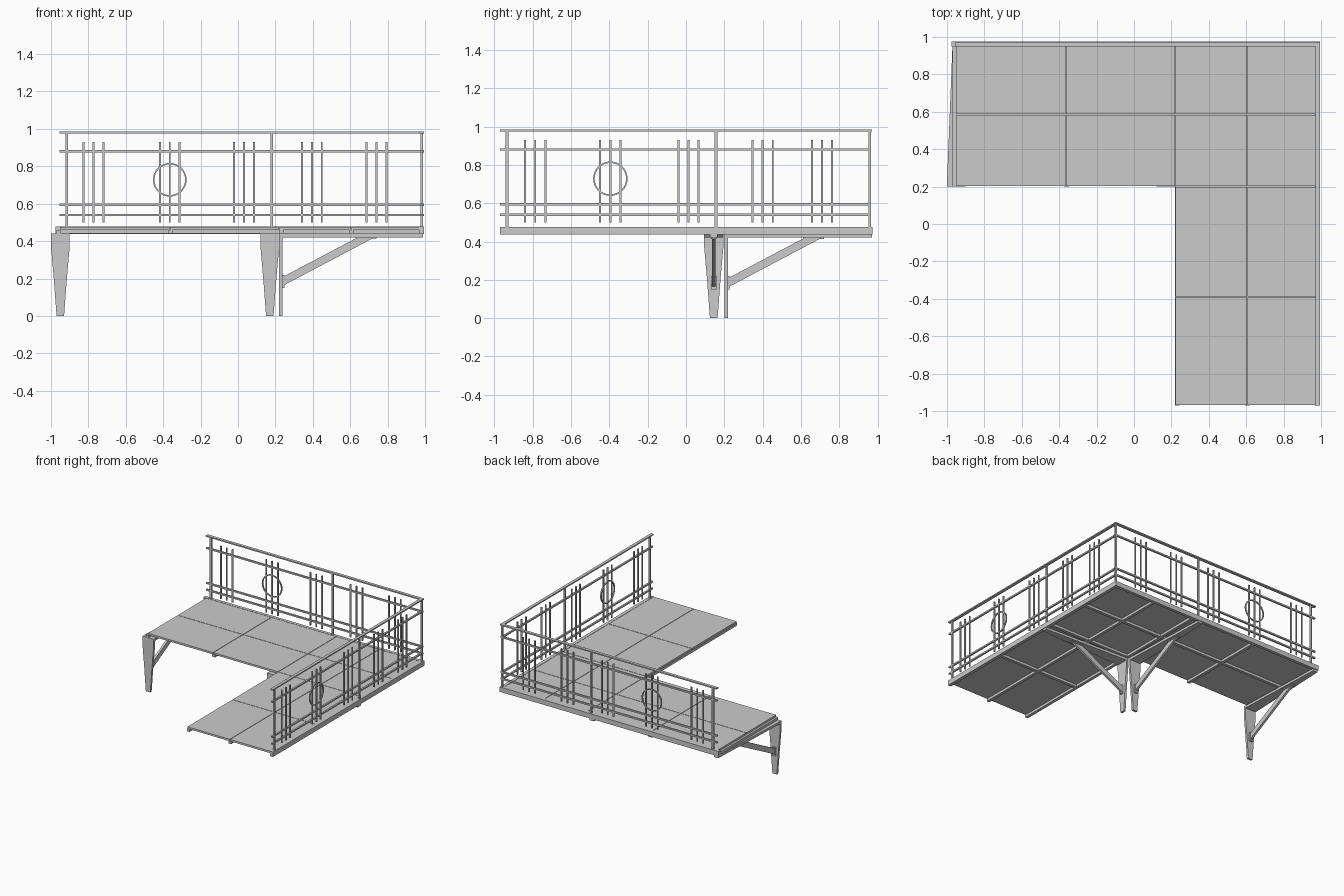
import bpy, bmesh, math
from mathutils import Vector, Matrix

if "Cube" in bpy.data.objects:
    bpy.data.objects.remove(bpy.data.objects["Cube"])


def finish(name, bm, matrix=None):
    bmesh.ops.recalc_face_normals(bm, faces=bm.faces)
    me = bpy.data.meshes.new(name)
    bm.to_mesh(me)
    bm.free()
    ob = bpy.data.objects.new(name, me)
    if matrix is not None:
        ob.matrix_world = matrix
    bpy.context.collection.objects.link(ob)
    return ob


def box(name, x, y, z, matrix=None):
    """Box from (min, max) pairs."""
    bm = bmesh.new()
    bmesh.ops.create_cube(bm, size=1)
    for v in bm.verts:
        v.co = [r[0] + (r[1] - r[0]) * (c + 0.5) for r, c in zip((x, y, z), v.co)]
    return finish(name, bm, matrix)


def prism(name, outline, offset, matrix=None):
    """Extrude a flat 3D outline by an offset."""
    bm = bmesh.new()
    face = bm.faces.new([bm.verts.new(p) for p in outline])
    ext = bmesh.ops.extrude_face_region(bm, geom=[face])
    verts = [g for g in ext["geom"] if isinstance(g, bmesh.types.BMVert)]
    bmesh.ops.translate(bm, verts=verts, vec=offset)
    return finish(name, bm, matrix)


# Deck slabs, separated by thin joints
G = 0.002
rects = [(x, y) for x in ((-0.955, -0.365), (-0.365, 0.22)) for y in ((0.2, 0.585), (0.585, 0.955))]
rects += [(x, y) for x in ((0.22, 0.605), (0.605, 0.97))
          for y in ((-0.97, -0.39), (-0.39, 0.2), (0.2, 0.585), (0.585, 0.955))]
for x, y in rects:
    box("deck_slab", (x[0] + G, x[1] - G), (y[0] + G, y[1] - G), (0.46, 0.475))

# Joists below the deck
J = (0.44, 0.46)
for x in (-0.958, -0.36):
    box("short_joist", (x - 0.012, x + 0.012), (0.2, 0.96), J)
for x in (0.232, 0.605):
    box("long_joist", (x - 0.012, x + 0.012), (-0.97, 0.96), J)
box("middle_joist", (-0.97, 0.97), (0.573, 0.597), J)
for y in (-0.39, 0.2):
    box("cross_joist", (0.22, 0.97), (y - 0.012, y + 0.012), J)

# Outer edge beams
box("back_edge_beam", (-0.975, 0.995), (0.95, 0.975), (0.437, 0.477))
box("side_edge_beam", (0.968, 0.995), (-0.97, 0.95), (0.437, 0.477))


# Wall bracket: tapered leg, tapered arm, diagonal brace and fixing pads
def bracket(x, y, angle):
    m = Matrix.Translation((x, y, 0)) @ Matrix.Rotation(angle, 4, 'Z')
    leg = [(-0.02, 0, 0), (0.02, 0, 0), (0.035, 0, 0.2), (0.05, 0, 0.37), (0.05, 0, 0.44), (-0.05, 0, 0.44),
           (-0.05, 0, 0.37), (-0.035, 0, 0.2)]
    prism("bracket_leg", leg, (0, 0.018, 0), m)
    arm = [(-0.05, 0.018, 0.42), (0.05, 0.018, 0.42), (0.02, 0.77, 0.42), (-0.02, 0.77, 0.42)]
    prism("bracket_arm", arm, (0, 0, 0.02), m)
    brace = [(-0.009, 0.018, 0.16), (-0.009, 0.51, 0.42), (-0.009, 0.42, 0.42), (-0.009, 0.018, 0.208)]
    prism("bracket_brace", brace, (0.018, 0, 0), m)
    box("brace_wall_pad", (-0.014, 0.014), (0.018, 0.028), (0.15, 0.22), m)
    box("brace_arm_pad", (-0.014, 0.014), (0.41, 0.52), (0.413, 0.42), m)


bracket(-0.95, 0.2, 0)
bracket(0.17, 0.2, 0)
bracket(0.22, 0.145, -math.pi / 2)


# Railing built along local x, then turned for the side run
def railing(name, m, start, end, posts, groups, ring_x):
    for z, h, w in ((0.98, 0.005, 0.012), (0.88, 0.006, 0.007), (0.595, 0.006, 0.007), (0.54, 0.006, 0.007)):
        box(name + "_rail", (start, end), (-w, w), (z - h, z + h), m)
    for x in posts:
        box(name + "_post", (x - 0.007, x + 0.007), (-0.007, 0.007), (0.47, 0.978), m)
    for g in groups:
        for d in (-0.053, 0, 0.053):
            box(name + "_baluster", (g + d - 0.005, g + d + 0.005), (-0.005, 0.005), (0.5, 0.93), m)
    # Decorative flat ring
    bm = bmesh.new()
    n = 32
    loops = []
    for r, y in ((0.09, -0.005), (0.082, -0.005), (0.082, 0.005), (0.09, 0.005)):
        loops.append([bm.verts.new((ring_x + r * math.cos(2 * math.pi * i / n), y,
                                    0.728 + r * math.sin(2 * math.pi * i / n))) for i in range(n)])
    for k in range(4):
        a, b = loops[k], loops[(k + 1) % 4]
        for i in range(n):
            j = (i + 1) % n
            bm.faces.new((a[i], a[j], b[j], b[i]))
    finish(name + "_ring", bm, m)


railing("back_railing", Matrix.Translation((0, 0.96, 0)), -0.955, 0.995,
        (-0.915, 0.18, 0.983), (-0.773, -0.365, 0.032, 0.395, 0.74), -0.365)
railing("side_railing", Matrix.Translation((0.982, 0, 0)) @ Matrix.Rotation(math.pi / 2, 4, 'Z'),
        -0.97, 0.965, (-0.935, 0.157), (-0.787, -0.395, 0.013, 0.4, 0.71), -0.395)
